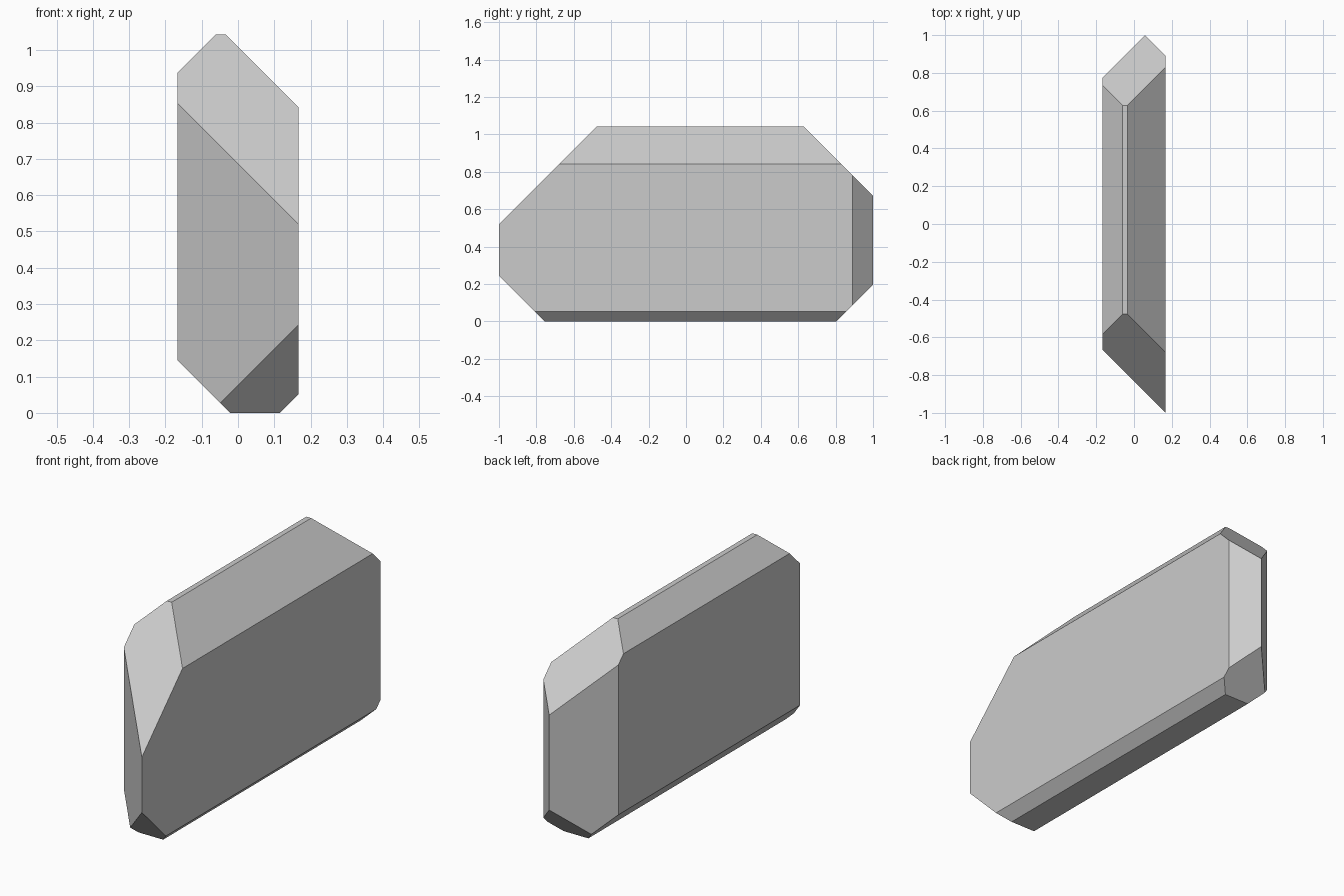
import bpy, bmesh
from mathutils import Vector

if "Cube" in bpy.data.objects:
    bpy.data.objects.remove(bpy.data.objects["Cube"])

W, L, H = 0.334, 2.0, 1.043

# base block standing on the ground
bm = bmesh.new()
bmesh.ops.create_cube(bm, size=1)
for v in bm.verts:
    v.co = Vector((v.co.x * W, v.co.y * L, (v.co.z + 0.5) * H))


def cut(normal, distance):
    """Slice off everything beyond the plane normal . p = distance and cap it."""
    n = Vector(normal)
    res = bmesh.ops.bisect_plane(
        bm, geom=bm.verts[:] + bm.edges[:] + bm.faces[:], dist=1e-5,
        plane_co=n * (distance / n.length_squared), plane_no=n, clear_outer=True)
    rim = [e for e in res["geom_cut"] if isinstance(e, bmesh.types.BMEdge)]
    bmesh.ops.holes_fill(bm, edges=rim, sides=0)


# 45 degree chamfers: (outward direction, offset)
chamfers = [
    # upright corners: front left, back left, back right
    ((-1, -1, 0), 0.833), ((-1, 1, 0), 0.9415), ((1, 1, 0), 1.0585),
    # long edges: top left, top right, bottom left, bottom right
    ((-1, 0, 1), 1.104), ((1, 0, 1), 1.009),
    ((-1, 0, -1), 0.022), ((1, 0, -1), 0.115),
    # end edges: top front, bottom front, top back, bottom back
    ((0, -1, 1), 1.52), ((0, -1, -1), 0.757),
    ((0, 1, 1), 1.671), ((0, 1, -1), 0.805),
]
for normal, distance in chamfers:
    cut(normal, distance)

bmesh.ops.remove_doubles(bm, verts=bm.verts[:], dist=1e-4)
bmesh.ops.recalc_face_normals(bm, faces=bm.faces[:])
mesh = bpy.data.meshes.new("chamfered_slab")
bm.to_mesh(mesh)
bm.free()
slab = bpy.data.objects.new("chamfered_slab", mesh)
bpy.context.collection.objects.link(slab)
